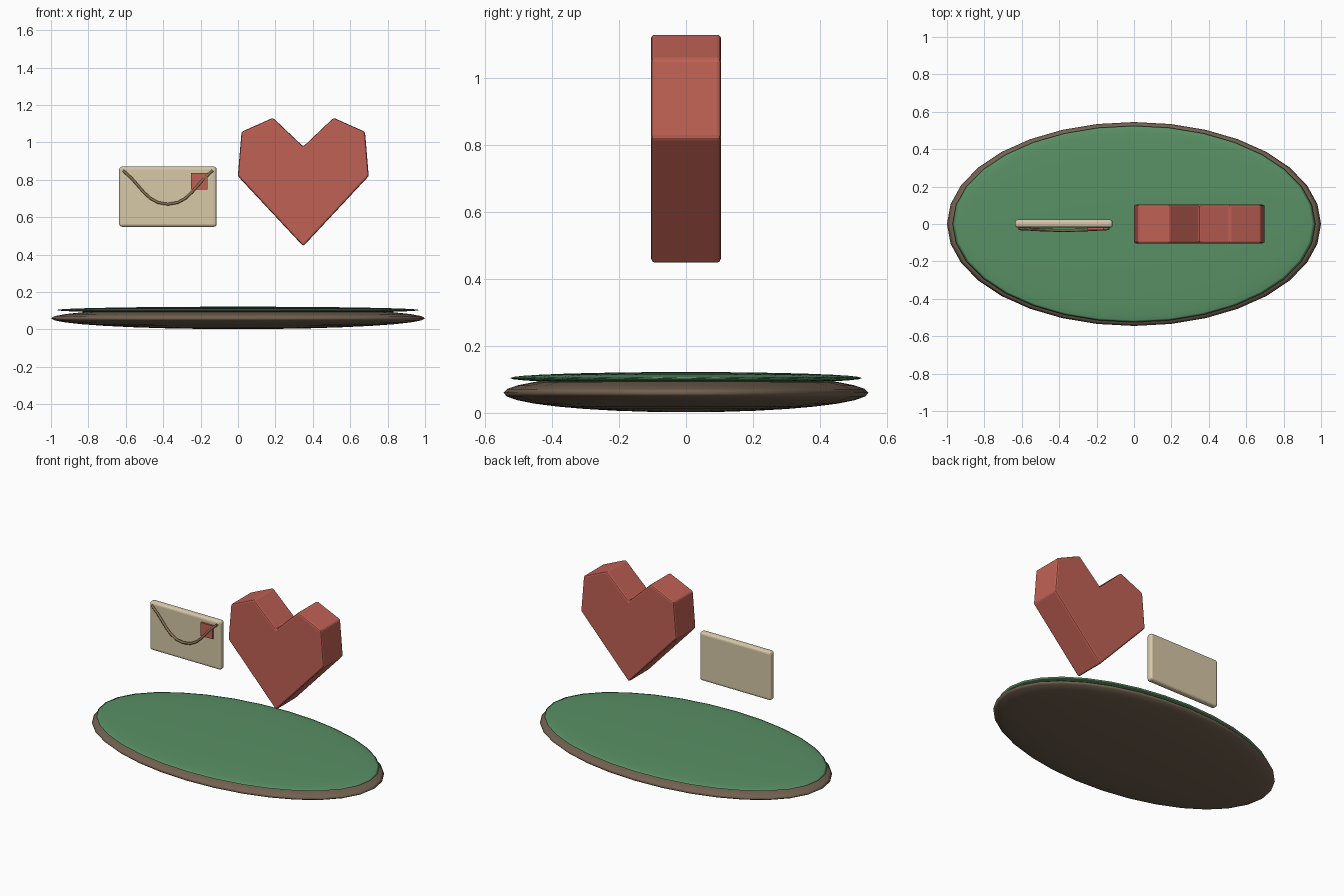
import bpy, bmesh, math

if "Cube" in bpy.data.objects:
    bpy.data.objects.remove(bpy.data.objects["Cube"])


def material(name, rgb):
    m = bpy.data.materials.new(name)
    m.diffuse_color = (*rgb, 1)
    m.use_nodes = True
    m.node_tree.nodes["Principled BSDF"].inputs["Base Color"].default_value = m.diffuse_color
    return m


earth = material("earth", (0.17, 0.12, 0.08))
green = material("green", (0.10, 0.28, 0.13))
red = material("red", (0.53, 0.12, 0.09))
cream = material("cream", (0.68, 0.58, 0.39))
tan = material("tan", (0.26, 0.17, 0.09))


def add_mesh(name, bm, mat, loc=(0, 0, 0)):
    bmesh.ops.recalc_face_normals(bm, faces=bm.faces)
    me = bpy.data.meshes.new(name)
    bm.to_mesh(me)
    bm.free()
    ob = bpy.data.objects.new(name, me)
    ob.location = loc
    me.materials.append(mat)
    bpy.context.collection.objects.link(ob)
    return ob


def disc(name, z, radii, mat):
    # flattened smooth sphere
    bm = bmesh.new()
    bmesh.ops.create_uvsphere(bm, u_segments=32, v_segments=16, radius=1)
    bmesh.ops.scale(bm, vec=radii, verts=bm.verts)
    for f in bm.faces:
        f.smooth = True
    return add_mesh(name, bm, mat, (0, 0, z))


def box(name, loc, size, mat):
    bm = bmesh.new()
    bmesh.ops.create_cube(bm, size=1)
    bmesh.ops.scale(bm, vec=size, verts=bm.verts)
    return add_mesh(name, bm, mat, loc)


def bevel(ob, width, segments):
    b = ob.modifiers.new("bevel", 'BEVEL')
    b.width = width
    b.segments = segments


# ground island: soil and grass
disc("soil_base", 0.06, (1.0, 0.545, 0.058), earth)
disc("grass_top", 0.104, (0.97, 0.525, 0.018), green)

# heart: half profile mirrored, extruded along y
half = [(0, 0.445), (0.35, 0.82), (0.33, 1.057), (0.162, 1.132), (0, 0.978)]
profile = half + [(-x, z) for x, z in half[-2:0:-1]]
bm = bmesh.new()
face = bm.faces.new([bm.verts.new((x, -0.104, z)) for x, z in profile])
ext = bmesh.ops.extrude_face_region(bm, geom=[face])
bmesh.ops.translate(bm, vec=(0, 0.208, 0),
                    verts=[v for v in ext["geom"] if isinstance(v, bmesh.types.BMVert)])
heart = add_mesh("heart", bm, red, (0.349, 0, 0))
bevel(heart, 0.01, 2)

# envelope body and stamp
envelope = box("envelope", (-0.375, 0.002, 0.71), (0.522, 0.044, 0.322), cream)
bevel(envelope, 0.016, 3)
box("stamp", (-0.208, -0.026, 0.793), (0.088, 0.012, 0.088), red)

# flap line: thin tube along a curve
cu = bpy.data.curves.new("flap_line", 'CURVE')
cu.dimensions = '3D'
cu.resolution_u = 6
cu.bevel_depth = 0.008
cu.bevel_resolution = 1
cu.use_fill_caps = True
sp = cu.splines.new('BEZIER')
sp.bezier_points.add(2)
for p, co in zip(sp.bezier_points, [(-0.615, -0.025, 0.85), (-0.375, -0.034, 0.67),
                                    (-0.135, -0.025, 0.85)]):
    p.co = co
    p.handle_left_type = p.handle_right_type = 'AUTO'
cu.materials.append(tan)
bpy.context.collection.objects.link(bpy.data.objects.new("flap_line", cu))
